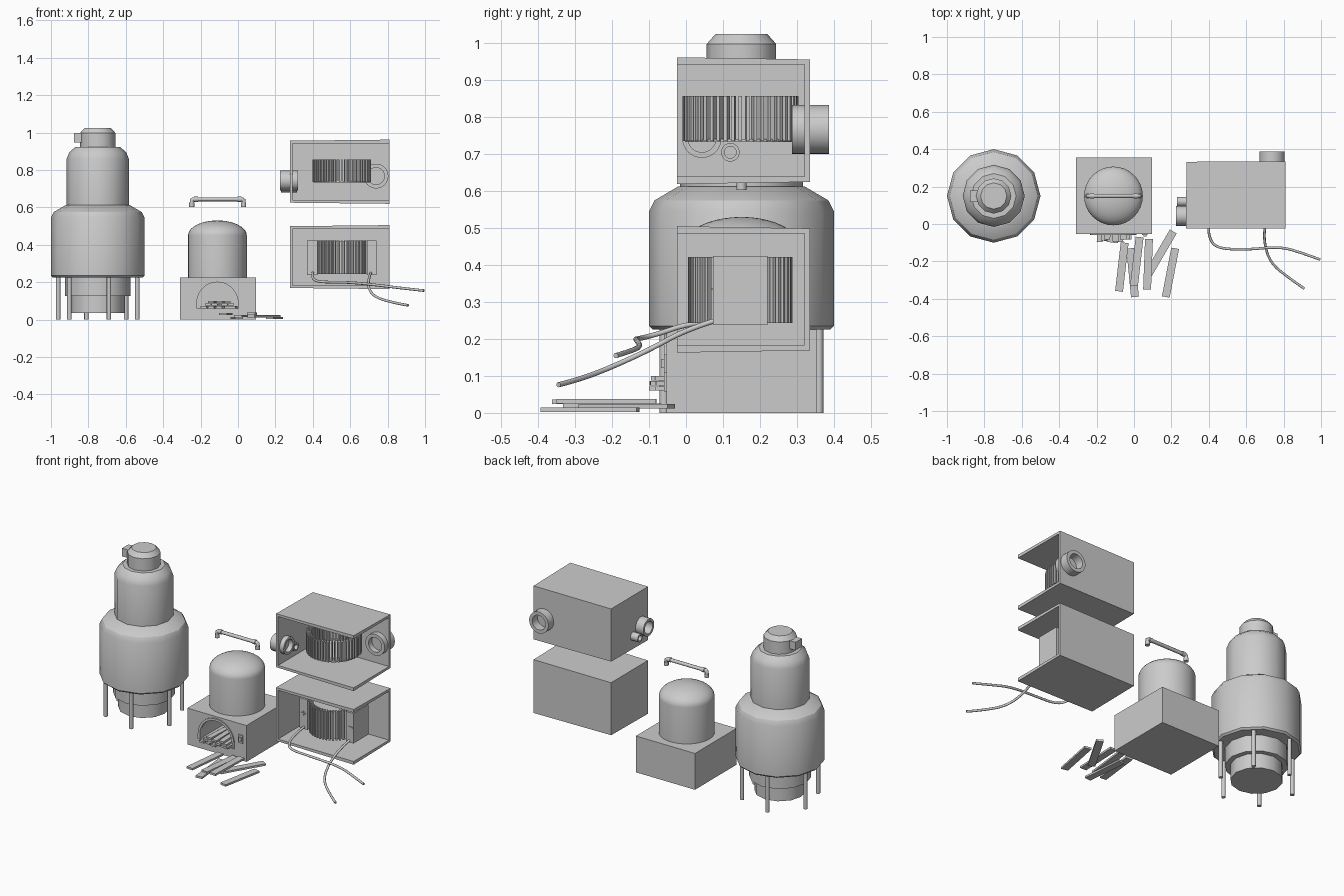
import bpy, bmesh, math, random
from mathutils import Vector, Matrix

if "Cube" in bpy.data.objects:
    bpy.data.objects.remove(bpy.data.objects["Cube"])

random.seed(4)


def make(name, bm, smooth=None):
    bmesh.ops.recalc_face_normals(bm, faces=bm.faces)
    me = bpy.data.meshes.new(name)
    bm.to_mesh(me)
    bm.free()
    ob = bpy.data.objects.new(name, me)
    bpy.context.collection.objects.link(ob)
    if smooth:
        bpy.ops.object.select_all(action='DESELECT')
        ob.select_set(True)
        bpy.context.view_layer.objects.active = ob
        bpy.ops.object.shade_smooth_by_angle(angle=math.radians(smooth))
    return ob


def add_box(bm, c, s, rot=Matrix()):
    m = Matrix.Translation(c) @ rot @ Matrix.Diagonal((*s, 1))
    bmesh.ops.create_cube(bm, size=1, matrix=m)


def box(name, lo, hi):
    bm = bmesh.new()
    lo, hi = Vector(lo), Vector(hi)
    add_box(bm, (lo + hi) / 2, hi - lo)
    return make(name, bm)


def lathe(name, profile, origin, axis='Z', n=32, closed=False, smooth=35):
    """Revolve (radius, height) points about an axis through origin."""
    bm = bmesh.new()
    rot = {'Z': Matrix(), 'X': Matrix.Rotation(math.pi / 2, 4, 'Y'),
           'Y': Matrix.Rotation(-math.pi / 2, 4, 'X')}[axis]
    rings = [[bm.verts.new(Vector(origin) + rot @ Vector((
        r * math.cos(2 * math.pi * i / n), r * math.sin(2 * math.pi * i / n), h)))
        for i in range(n)] for r, h in profile]
    for a, b in zip(rings, rings[1:] + (rings[:1] if closed else [])):
        for i in range(n):
            j = (i + 1) % n
            bm.faces.new((a[i], a[j], b[j], b[i]))
    if not closed:
        bm.faces.new(rings[0])
        bm.faces.new(rings[-1])
    return make(name, bm, smooth)


def tube(name, pts, r, kind='NURBS'):
    cu = bpy.data.curves.new(name, 'CURVE')
    cu.dimensions = '3D'
    cu.bevel_depth = r
    cu.bevel_resolution = 3
    cu.use_fill_caps = True
    sp = cu.splines.new(kind)
    sp.points.add(len(pts) - 1)
    for p, q in zip(sp.points, pts):
        p.co = (*q, 1)
    if kind == 'NURBS':
        sp.order_u = 3
        sp.use_endpoint_u = True
    ob = bpy.data.objects.new(name, cu)
    bpy.context.collection.objects.link(ob)


# Stepped reactor tank on six legs
RX, RY = -0.75, 0.15
lathe("reactor_tank", [
    (0.145, 0.035), (0.145, 0.125), (0.175, 0.125), (0.175, 0.225),
    (0.24, 0.225), (0.25, 0.235), (0.25, 0.545), (0.235, 0.575), (0.172, 0.612),
    (0.166, 0.612), (0.166, 0.86), (0.152, 0.895), (0.12, 0.922),
    (0.094, 0.922), (0.094, 0.998), (0.07, 1.025)], (RX, RY, 0), n=12, smooth=32)
box("reactor_outlet", (-0.877, 0.118, 0.948), (-0.82, 0.18, 0.998))
for k in range(6):
    a = math.radians(-14 + 60 * k)
    lathe(f"reactor_leg_{k}", [(0.012, 0), (0.012, 0.235)],
          (RX + 0.218 * math.cos(a), RY + 0.218 * math.sin(a), 0), n=12)


# Firebox with arched opening
def arch_outline(r, spring, z0, n=20):
    return [(-0.11 - r, z0)] + [
        (-0.11 - r * math.cos(math.pi * i / n), spring + r * math.sin(math.pi * i / n))
        for i in range(n + 1)] + [(-0.11 + r, z0)]


bm = bmesh.new()
f = bm.faces.new([bm.verts.new((x, -0.2, z)) for x, z in arch_outline(0.113, 0.09, 0.058)])
g = bmesh.ops.extrude_face_region(bm, geom=[f])
bmesh.ops.translate(bm, vec=(0, 0.45, 0), verts=[v for v in g['geom'] if isinstance(v, bmesh.types.BMVert)])
cutter = make("arch_cutter", bm)
firebox = box("firebox", (-0.31, -0.053, 0), (0.095, 0.355, 0.225))
mod = firebox.modifiers.new("opening", 'BOOLEAN')
mod.object, mod.operation, mod.solver = cutter, 'DIFFERENCE', 'EXACT'
bpy.ops.object.select_all(action='DESELECT')
bpy.context.view_layer.objects.active = firebox
bpy.ops.object.modifier_apply(modifier=mod.name)
bpy.data.objects.remove(cutter)

# Arch trim
bm = bmesh.new()
inner, outer = arch_outline(0.11, 0.09, 0.058), arch_outline(0.124, 0.09, 0.058)
rows = [[bm.verts.new((x, y, z)) for x, z in o]
        for o, y in ((inner, -0.045), (inner, -0.06), (outer, -0.06), (outer, -0.045))]
for a, b in zip(rows, rows[1:] + rows[:1]):
    for i in range(len(a) - 1):
        bm.faces.new((a[i], a[i + 1], b[i + 1], b[i]))
for e in (0, -1):
    bm.faces.new([r[e] for r in rows])
make("arch_trim", bm)

# Switch
box("switch_plate", (0.043, -0.06, 0.108), (0.073, -0.05, 0.158))
box("switch_toggle", (0.05, -0.067, 0.122), (0.066, -0.055, 0.146))

# Domed boiler
dome = [(0.157 * math.cos(t), 0.45 + 0.08 * math.sin(t))
        for t in (math.radians(d) for d in range(0, 90, 9))]
lathe("boiler", [(0.157, 0.22)] + dome + [(0.004, 0.53)], (-0.11, 0.15, 0))

# Floating pipe with elbows and end collars
tube("steam_pipe", [(-0.247, 0.15, 0.61), (-0.247, 0.15, 0.638), (-0.24, 0.15, 0.643),
                    (0.022, 0.15, 0.643), (0.03, 0.15, 0.638), (0.03, 0.15, 0.61)], 0.011, 'POLY')
for k, x in enumerate((-0.247, 0.03)):
    lathe(f"pipe_collar_{k}", [(0.014, 0.603), (0.014, 0.625)], (x, 0.15, 0), n=16)
    s = 1 if k == 0 else -1
    lathe(f"pipe_elbow_collar_{k}", [(0.014, -0.01), (0.014, 0.01)],
          (x + s * 0.022, 0.15, 0.643), 'X', n=16)

# Firewood: loose planks on the ground, then a stack in the firebox
bm = bmesh.new()
for x0, y0, x1, y1, z in [(-.05, -.1, -.08, -.36, .03), (-.02, -.13, .005, -.39, .009),
                          (.03, -.07, 0, -.33, .019), (.08, -.08, .07, -.35, .031),
                          (.21, -.04, .07, -.28, .018), (.22, -.13, .17, -.39, .008)]:
    d = Vector((x1 - x0, y1 - y0))
    add_box(bm, ((x0 + x1) / 2, (y0 + y1) / 2, z), (0.042, d.length, 0.012),
            Matrix.Rotation(math.atan2(d.y, d.x) - math.pi / 2, 4, 'Z'))
make("loose_firewood", bm)
bm = bmesh.new()
for row, n in enumerate((5, 4, 3)):
    for i in range(n):
        add_box(bm, (-0.1 + (i - (n - 1) / 2) * 0.038, 0.025 + random.uniform(-.012, .012),
                     0.066 + row * 0.014), (0.032, 0.23, 0.012),
                Matrix.Rotation(random.uniform(-.08, .08), 4, 'Z'))
make("stacked_firewood", bm)


# Cabinets: open at the front and right, thickened outward
def cabinet(name, z0, z1):
    bm = bmesh.new()
    add_box(bm, (0.551, 0.148, (z0 + z1) / 2), (0.518, 0.346, z1 - z0))
    bmesh.ops.delete(bm, geom=[f for f in bm.faces if f.normal.x > .5 or f.normal.y < -.5],
                     context='FACES_ONLY')
    me = bpy.data.meshes.new(name)
    bm.to_mesh(me)
    bm.free()
    ob = bpy.data.objects.new(name, me)
    bpy.context.collection.objects.link(ob)
    m = ob.modifiers.new("wall", 'SOLIDIFY')
    m.thickness, m.offset = 0.02, 1


cabinet("upper_cabinet", 0.639, 0.942)
cabinet("lower_cabinet", 0.183, 0.485)


# Bladed drums
def blades(name, r, z0, z1, n, depth):
    bm = bmesh.new()
    for i in range(n):
        a = 2 * math.pi * i / n
        rm = r - depth / 2
        add_box(bm, (0.555 + rm * math.cos(a), 0.147 + rm * math.sin(a), (z0 + z1) / 2),
                (depth, 0.009, z1 - z0), Matrix.Rotation(a, 4, 'Z'))
    make(name, bm)


blades("fan_blades", 0.157, 0.735, 0.857, 48, 0.03)
lathe("fan_base", [(0.15, 0.733), (0.15, 0.741)], (0.555, 0.147, 0))
blades("generator_fins", 0.141, 0.243, 0.422, 44, 0.025)
lathe("generator_core", [(0.122, 0.245), (0.122, 0.418)], (0.555, 0.147, 0))

# Terminal blocks with polarity marks
box("left_terminal", (0.37, 0.073, 0.238), (0.425, 0.22, 0.424))
box("right_terminal", (0.69, 0.073, 0.238), (0.74, 0.22, 0.424))
box("positive_mark_bar", (0.384, 0.067, 0.332), (0.412, 0.075, 0.338))
box("positive_mark_post", (0.395, 0.067, 0.321), (0.401, 0.075, 0.349))
box("negative_mark", (0.708, 0.067, 0.332), (0.734, 0.075, 0.338))

# Output wires
tube("left_wire", [(0.4, 0.08, 0.25), (0.4, 0.0, 0.24), (0.4, -0.07, 0.215), (0.44, -0.13, 0.2),
                   (0.6, -0.138, 0.2), (0.78, -0.12, 0.18), (0.9, -0.155, 0.165), (0.995, -0.19, 0.155)], 0.007)
tube("right_wire", [(0.71, 0.08, 0.25), (0.7, 0.0, 0.225), (0.695, -0.1, 0.17),
                    (0.73, -0.21, 0.12), (0.83, -0.29, 0.09), (0.91, -0.345, 0.076)], 0.007)


# Hollow duct stubs through the upper cabinet walls
def duct(name, origin, axis, ro, ri, length):
    lathe(name, [(ri, 0), (ro, 0), (ro, length), (ri, length)], origin, axis, closed=True)


duct("left_large_duct", (0.225, 0.043, 0.743), 'X', 0.053, 0.038, 0.095)
duct("left_small_duct", (0.23, 0.12, 0.705), 'X', 0.025, 0.016, 0.085)
duct("rear_duct", (0.738, 0.287, 0.767), 'Y', 0.066, 0.045, 0.1)
